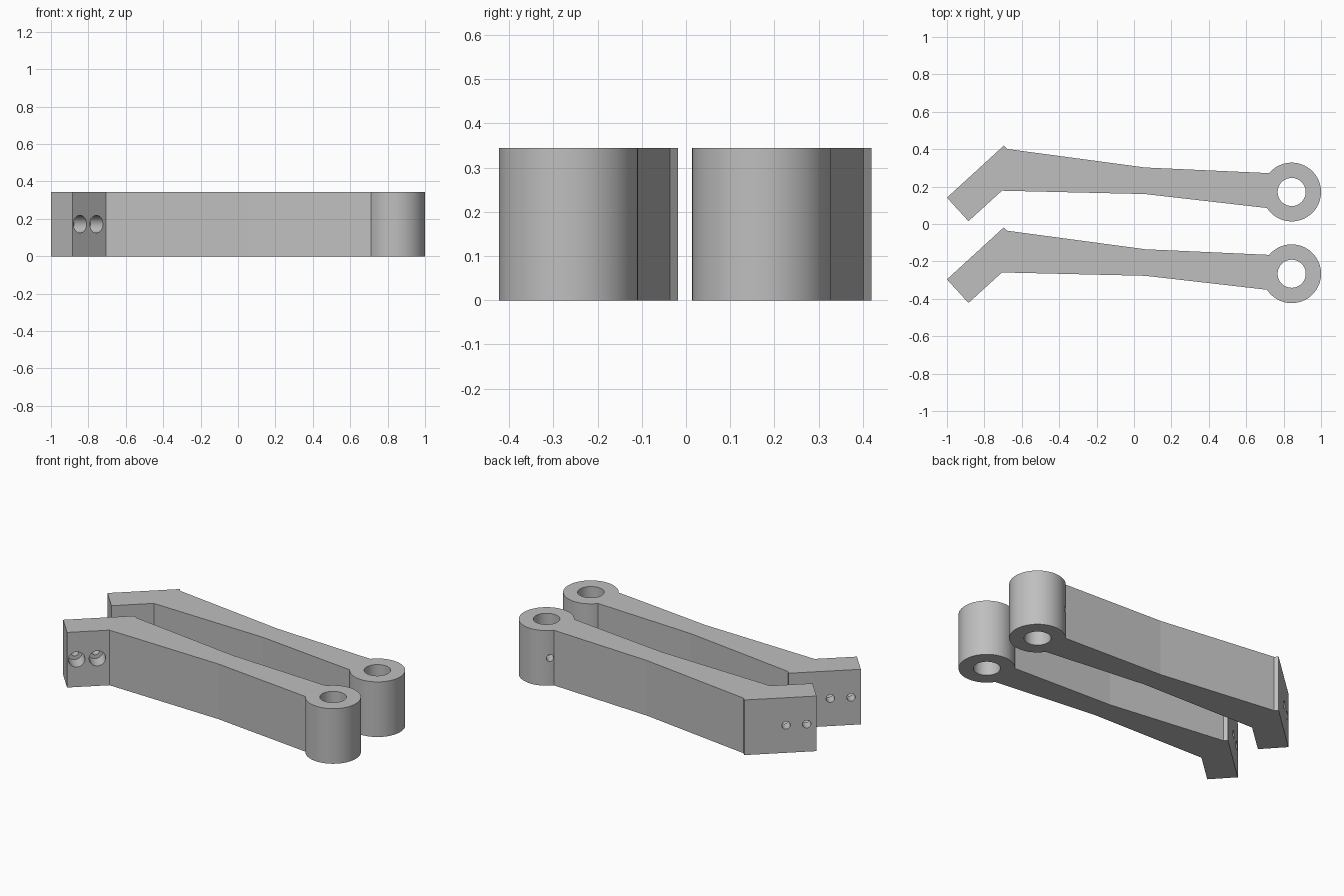
import bpy, bmesh
from math import radians, cos, sin
from mathutils import Vector

cube = bpy.data.objects.get("Cube")
if cube:
    bpy.data.objects.remove(cube)

HEIGHT = 0.344
PITCH = 0.437
EYE = Vector((0.843, 0.171, 0))
EYE_R, BORE_R = 0.157, 0.075
HEEL = Vector((-0.885, 0.015, HEIGHT / 2))
ALONG = Vector((0.741, 0.671, 0)).normalized()
AXIS = Vector((-ALONG.y, ALONG.x, 0))

grey = bpy.data.materials.new("plain grey")
grey.use_nodes = True
grey.diffuse_color = (0.52, 0.52, 0.52, 1)
grey.node_tree.nodes["Principled BSDF"].inputs["Base Color"].default_value = (0.52, 0.52, 0.52, 1)


def finish(bm, name):
    bmesh.ops.recalc_face_normals(bm, faces=bm.faces)
    mesh = bpy.data.meshes.new(name)
    bm.to_mesh(mesh)
    bm.free()
    mesh.materials.append(grey)
    obj = bpy.data.objects.new(name, mesh)
    bpy.context.collection.objects.link(obj)
    return obj


def drill(target, start, direction, length, radius):
    """Cut a round hole from start along direction."""
    bm = bmesh.new()
    bmesh.ops.create_cone(bm, cap_ends=True, segments=96, radius1=radius,
                          radius2=radius, depth=length)
    cutter = finish(bm, "hole_cutter")
    cutter.hide_render = True
    cutter.rotation_mode = 'QUATERNION'
    cutter.rotation_quaternion = direction.to_track_quat('Z', 'Y')
    cutter.location = start + direction * length / 2
    mod = target.modifiers.new("hole", 'BOOLEAN')
    mod.operation = 'DIFFERENCE'
    mod.solver = 'EXACT'
    mod.object = cutter
    bpy.context.view_layer.objects.active = target
    bpy.ops.object.modifier_apply(modifier=mod.name)
    bpy.data.objects.remove(cutter)


# Arm outline: round eye, tapering beam, angled foot
outline = []
steps = 76
for i in range(steps + 1):
    a = radians(-147 + 287 * i / steps)
    outline.append((EYE.x + EYE_R * cos(a), EYE.y + EYE_R * sin(a)))
outline += [(0.06, 0.302), (-0.678, 0.401), (-0.696, 0.419), (-1, 0.141),
            (HEEL.x, HEEL.y), (-0.706, 0.178), (0.06, 0.16)]

bm = bmesh.new()
face = bm.faces.new([bm.verts.new((x, y, 0)) for x, y in outline])
top = bmesh.ops.extrude_face_region(bm, geom=[face])
bmesh.ops.translate(bm, vec=(0, 0, HEIGHT),
                    verts=[v for v in top["geom"] if isinstance(v, bmesh.types.BMVert)])
arm = finish(bm, "back_arm")

# Eye bore and its set-screw hole
drill(arm, EYE - Vector((0, 0, 0.1)), Vector((0, 0, 1)), HEIGHT + 0.2, BORE_R)
drill(arm, EYE + Vector((0, 0, HEIGHT / 2)), AXIS, 0.3, 0.021)

# Counterbored foot holes
for t in (0.055, 0.173):
    p = HEEL + ALONG * t
    drill(arm, p - AXIS * 0.05, AXIS, 0.4, 0.024)
    drill(arm, p - AXIS * 0.05, AXIS, 0.15, 0.047)

# Smooth only the round walls
bpy.ops.object.select_all(action='DESELECT')
arm.select_set(True)
bpy.context.view_layer.objects.active = arm
bpy.ops.object.shade_smooth_by_angle(angle=radians(4.5))

# Matching front arm
front = arm.copy()
front.data = arm.data.copy()
front.name = "front_arm"
front.location.y = -PITCH
bpy.context.collection.objects.link(front)
